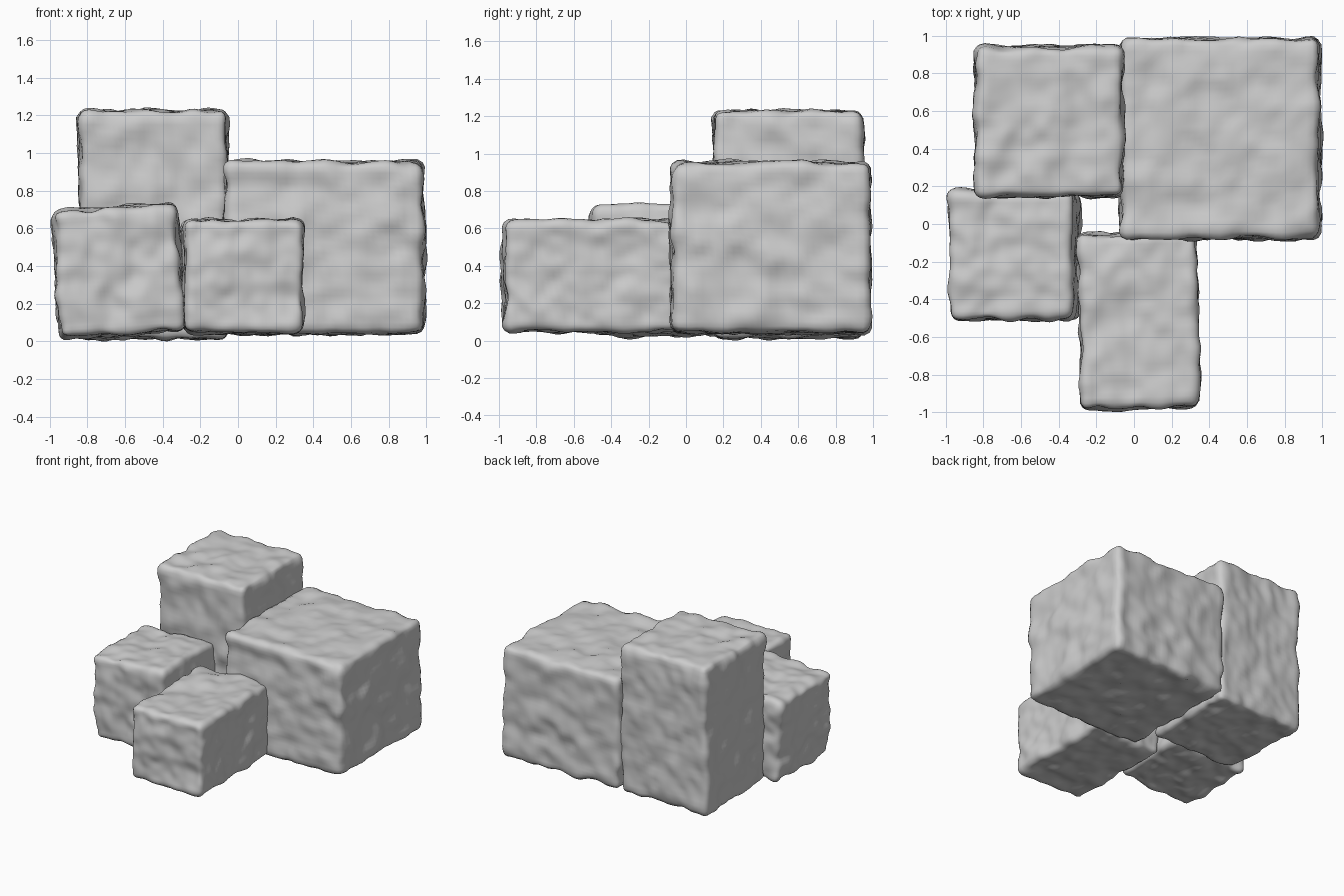
import bpy, bmesh
from math import radians
from mathutils import Vector, Matrix, noise

if "Cube" in bpy.data.objects:
    bpy.data.objects.remove(bpy.data.objects["Cube"])


def stone_block(name, lo, hi, tilt_y=0, turn_z=0, seed=0, r=0.045, bump=0.016):
    """Rounded box between two corners, roughened with smooth noise."""
    lo, hi = Vector(lo), Vector(hi)
    half, centre = (hi - lo) / 2, (hi + lo) / 2
    bm = bmesh.new()
    bmesh.ops.create_cube(bm, size=2)
    bmesh.ops.subdivide_edges(bm, edges=bm.edges[:], cuts=31, use_grid_fill=True)
    offset = Vector((seed * 7.3, seed * 3.1, seed * 5.7))
    for v in bm.verts:
        p = Vector([v.co[i] * half[i] for i in range(3)])
        core = Vector([max(-(half[i] - r), min(half[i] - r, p[i])) for i in range(3)])
        d = (p - core).normalized()
        p = core + d * r
        n = noise.noise(p * 6 + offset) + 0.5 * noise.noise(p * 12 + offset)
        v.co = p + d * (n * bump * 1.5)
    bmesh.ops.recalc_face_normals(bm, faces=bm.faces[:])
    for f in bm.faces:
        f.smooth = True
    mesh = bpy.data.meshes.new(name)
    bm.to_mesh(mesh)
    bm.free()
    ob = bpy.data.objects.new(name, mesh)
    ob.matrix_world = (Matrix.Translation(centre)
                       @ Matrix.Rotation(radians(turn_z), 4, 'Z')
                       @ Matrix.Rotation(radians(tilt_y), 4, 'Y'))
    bpy.context.collection.objects.link(ob)
    return ob


# Large block, back right
stone_block("large_block", (-0.07, -0.075, 0.045), (0.98, 0.98, 0.95), seed=1)
# Tall block, back left
stone_block("tall_block", (-0.84, 0.15, 0.02), (-0.06, 0.94, 1.225), seed=2)
# Small tilted block, front left
stone_block("tilted_block", (-0.965, -0.505, 0.04), (-0.305, 0.175, 0.71),
            tilt_y=-4, seed=3)
# Low long block, front
stone_block("low_block", (-0.29, -0.975, 0.05), (0.335, -0.05, 0.64),
            turn_z=1.3, seed=4)
